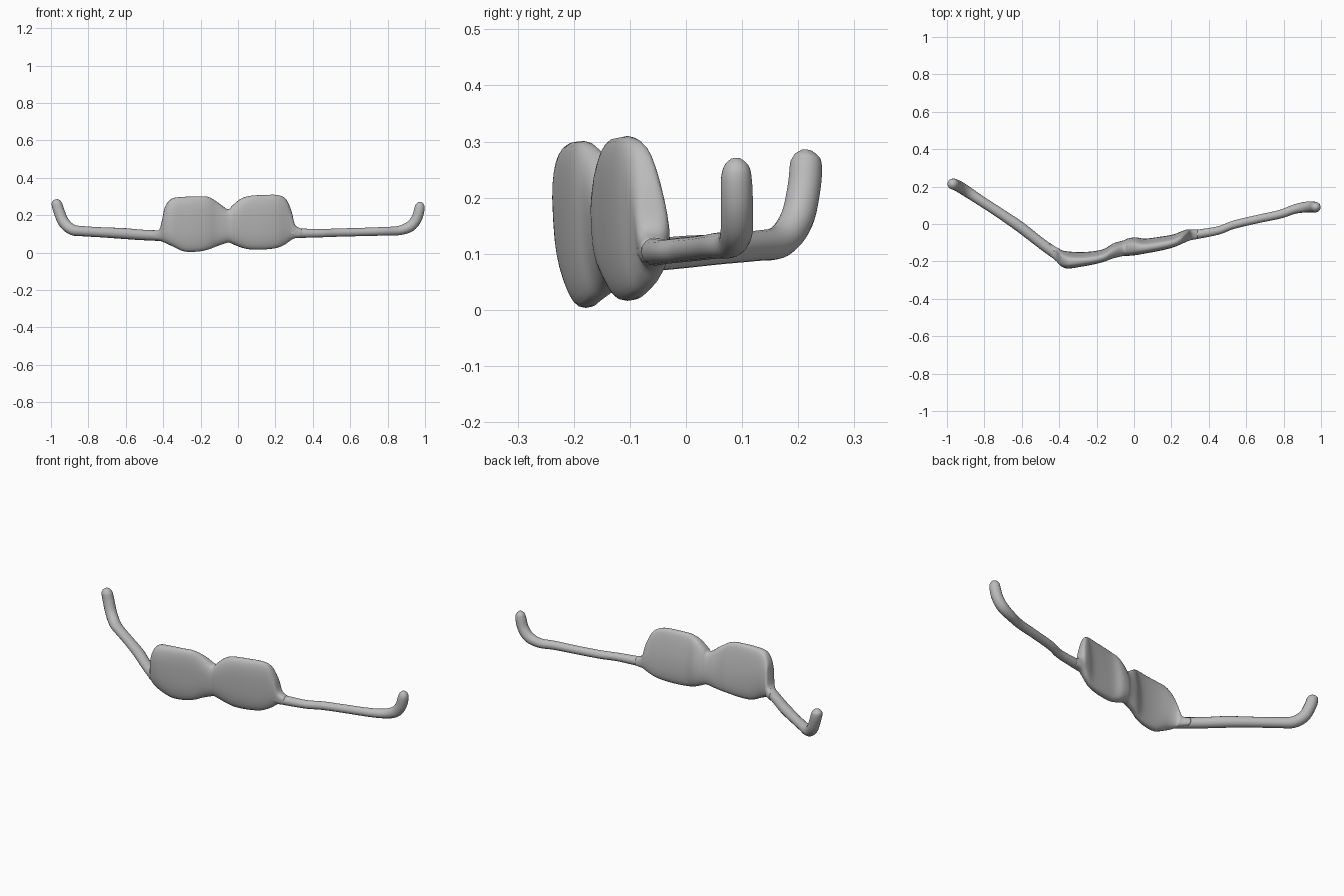
import bpy, bmesh, math
from mathutils import Vector

if "Cube" in bpy.data.objects:
    bpy.data.objects.remove(bpy.data.objects["Cube"], do_unlink=True)

grey = bpy.data.materials.new("plain grey")
grey.use_nodes = True
grey.diffuse_color = (0.5, 0.5, 0.5, 1)
grey.node_tree.nodes["Principled BSDF"].inputs["Base Color"].default_value = (0.5, 0.5, 0.5, 1)


def smooth_rows(rows, steps):
    """Catmull-Rom interpolation of every column in a table."""
    pts = [rows[0]] + rows + [rows[-1]]
    out = []
    for i in range(1, len(pts) - 2):
        for s in range(steps):
            t = s / steps
            out.append([0.5 * (2 * b + (c - a) * t + (2 * a - 5 * b + 4 * c - d) * t * t
                               + (3 * b - a - 3 * c + d) * t ** 3)
                        for a, b, c, d in zip(*pts[i - 1:i + 3])])
    return out + [list(rows[-1])]


def loft(name, rings):
    """Skin a list of equal rings and cap both ends."""
    bm = bmesh.new()
    loops = [[bm.verts.new(p) for p in ring] for ring in rings]
    n = len(loops[0])
    for a, b in zip(loops, loops[1:]):
        for j in range(n):
            bm.faces.new((a[j], a[(j + 1) % n], b[(j + 1) % n], b[j]))
    bm.faces.new(loops[0])
    bm.faces.new(loops[-1])
    bmesh.ops.recalc_face_normals(bm, faces=bm.faces)
    mesh = bpy.data.meshes.new(name)
    bm.to_mesh(mesh)
    bm.free()
    mesh.materials.append(grey)
    mesh.shade_smooth()
    obj = bpy.data.objects.new(name, mesh)
    bpy.context.collection.objects.link(obj)
    return obj


def power(v, e):
    return math.copysign(abs(v) ** e, v)


# Lens front: x, front y, back y, bottom z, top z
front = [
    (-0.45, -0.17, -0.10, 0.067, 0.115),
    (-0.42, -0.195, -0.122, 0.063, 0.125),
    (-0.403, -0.212, -0.13, 0.058, 0.19),
    (-0.39, -0.225, -0.14, 0.052, 0.245),
    (-0.355, -0.237, -0.148, 0.036, 0.288),
    (-0.29, -0.228, -0.152, 0.007, 0.298),
    (-0.22, -0.215, -0.148, 0.005, 0.300),
    (-0.16, -0.200, -0.135, 0.016, 0.298),
    (-0.11, -0.182, -0.105, 0.035, 0.270),
    (-0.055, -0.170, -0.088, 0.053, 0.232),
    (-0.03, -0.169, -0.078, 0.046, 0.252),
    (0.01, -0.165, -0.073, 0.030, 0.285),
    (0.06, -0.156, -0.080, 0.018, 0.303),
    (0.14, -0.141, -0.070, 0.017, 0.308),
    (0.21, -0.123, -0.058, 0.026, 0.308),
    (0.255, -0.105, -0.040, 0.046, 0.288),
    (0.285, -0.092, -0.030, 0.068, 0.225),
    (0.305, -0.086, -0.030, 0.077, 0.15),
    (0.34, -0.080, -0.030, 0.081, 0.127),
]
rings = []
for x, yf, yb, z0, z1 in smooth_rows(front, 4):
    ring = []
    for j in range(32):
        a = math.tau * j / 32
        u, v = power(math.cos(a), 0.75), power(math.sin(a), 0.75)
        tall = min(1, (z1 - z0) / 0.28)
        lean = -0.008 * v * tall                   # top leans forward a little
        thin = 1 - 0.3 * tall * max(0, u) * max(0, v)  # back is thinner near the top
        ring.append(((x), (yf + yb) / 2 + u * thin * (yb - yf) / 2 + lean,
                     (z0 + z1) / 2 + v * (z1 - z0) / 2))
    rings.append(ring)
loft("lens_front", rings)


def arm(name, path):
    """Round bar swept along x, y, z, radius rows, bending upward at its tip."""
    rows = smooth_rows(path, 5)
    pts = [Vector(r[:3]) for r in rows]
    along = pts[-1] - pts[0]
    side = Vector((along.y, -along.x, 0)).normalized()
    rings = []
    for i, p in enumerate(pts):
        tangent = (pts[min(i + 1, len(pts) - 1)] - pts[max(i - 1, 0)]).normalized()
        up = side.cross(tangent).normalized()
        r = rows[i][3]
        rings.append([p + r * (math.cos(math.tau * k / 16) * side + math.sin(math.tau * k / 16) * up)
                      for k in range(16)])
    loft(name, rings)


arm("right_arm", [
    (-0.37, -0.187, 0.09, 0.028), (-0.43, -0.152, 0.091, 0.028),
    (-0.52, -0.085, 0.095, 0.028), (-0.61, -0.015, 0.102, 0.029),
    (-0.72, 0.060, 0.108, 0.027), (-0.82, 0.125, 0.114, 0.027),
    (-0.885, 0.168, 0.122, 0.029), (-0.93, 0.197, 0.160, 0.030),
    (-0.955, 0.210, 0.215, 0.030), (-0.968, 0.214, 0.258, 0.029),
    (-0.970, 0.214, 0.275, 0.022), (-0.971, 0.214, 0.285, 0.008),
])
arm("left_arm", [
    (0.27, -0.064, 0.108, 0.026), (0.33, -0.056, 0.104, 0.025),
    (0.45, -0.035, 0.104, 0.022), (0.53, -0.005, 0.107, 0.022),
    (0.65, 0.024, 0.110, 0.022), (0.78, 0.052, 0.114, 0.023),
    (0.86, 0.080, 0.118, 0.025), (0.92, 0.090, 0.140, 0.029),
    (0.955, 0.091, 0.182, 0.029), (0.970, 0.090, 0.232, 0.028),
    (0.972, 0.090, 0.257, 0.022), (0.972, 0.089, 0.270, 0.008),
])
